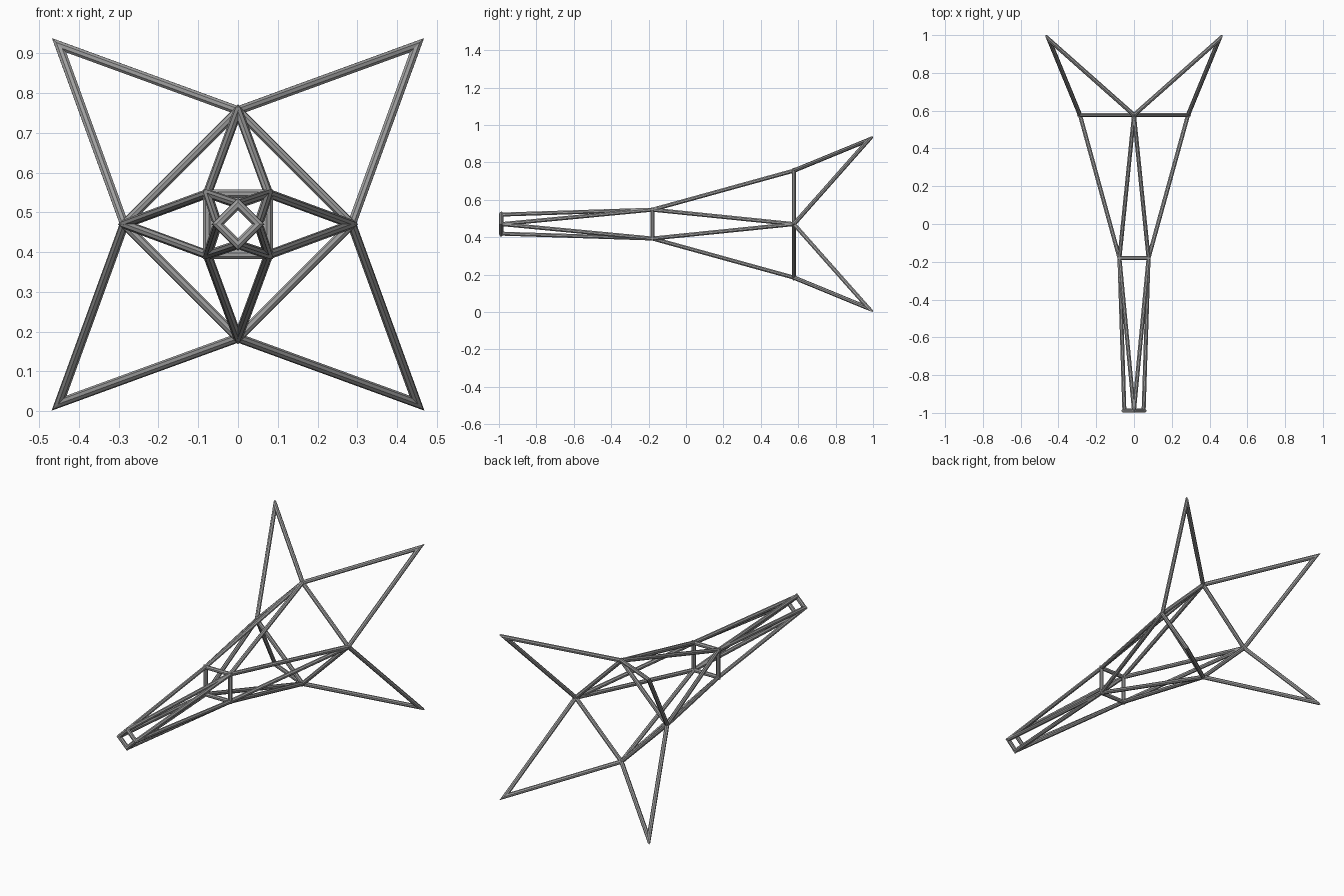
import bpy, bmesh
from math import sin, cos, pi
from mathutils import Vector

cube = bpy.data.objects.get("Cube")
if cube:
    bpy.data.objects.remove(cube, do_unlink=True)

RADIUS, SIDES, MID = 0.0115, 8, 0.47

steel = bpy.data.materials.new("grey steel")
steel.use_nodes = True
GREY = (0.35, 0.35, 0.35, 1)
steel.diffuse_color = GREY
steel.node_tree.nodes["Principled BSDF"].inputs["Base Color"].default_value = GREY


def slide(points, direction, origin, normal):
    """Move points along direction until they meet a plane."""
    k = direction.dot(normal)
    return [p + direction * ((origin - p).dot(normal) / k) for p in points]


def add_tube(bm, path, closed=False):
    """Round tube along a path with mitred corners."""
    n = len(path)
    count = n if closed else n - 1
    dirs = [(path[(i + 1) % n] - path[i]).normalized() for i in range(count)]

    def mitre(i):
        if not closed and i in (0, n - 1):
            return dirs[0 if i == 0 else -1]
        return (dirs[i - 1] + dirs[i % count]).normalized()

    side = dirs[0].orthogonal().normalized()
    up = dirs[0].cross(side)
    ring = [path[0] + RADIUS * (side * cos(a) + up * sin(a))
            for a in (2 * pi * (s + 0.5) / SIDES for s in range(SIDES))]
    ring = slide(ring, dirs[0], path[0], mitre(0))
    first = last = [bm.verts.new(p) for p in ring]
    for i in range(count):
        j = (i + 1) % n
        ring = slide(ring, dirs[i], path[j], mitre(j))
        verts = first if closed and j == 0 else [bm.verts.new(p) for p in ring]
        for s in range(SIDES):
            t = (s + 1) % SIDES
            bm.faces.new((last[s], last[t], verts[t], verts[s]))
        last = verts
    if not closed:
        bm.faces.new(first[::-1])
        bm.faces.new(last)


def build(name, paths, closed=False):
    bm = bmesh.new()
    for path in paths:
        add_tube(bm, path, closed)
    bmesh.ops.recalc_face_normals(bm, faces=bm.faces)
    mesh = bpy.data.meshes.new(name)
    bm.to_mesh(mesh)
    bm.free()
    mesh.materials.append(steel)
    bpy.context.collection.objects.link(bpy.data.objects.new(name, mesh))


def four_nodes(size, y, turn=0):
    """Four points round the long axis, starting on +x plus a turn."""
    return [Vector((size * cos(a), y, MID + size * sin(a)))
            for a in (turn + i * pi / 2 for i in range(4))]


# Joints of the frame, front to back
nose = four_nodes(0.051, -0.988)
waist = four_nodes(0.077 * 2 ** 0.5, -0.18, pi / 4)
shoulder = four_nodes(0.286, 0.577)
tips = four_nodes(0.45 * 2 ** 0.5, 0.976, pi / 4)

# Square frames
build("nose_frame", [nose], True)
build("waist_frame", [waist], True)
build("shoulder_frame", [shoulder], True)


# Zigzag struts: each square joint meets its two neighbouring diamond joints
def zigzag(diamond, square):
    return [[diamond[(i + k) % 4], square[i]] for i in range(4) for k in (0, 1)]


build("front_struts", zigzag(nose, waist))
build("rear_struts", zigzag(shoulder, waist))

# Pointed fins at the back
for i, side in enumerate(("upper_left", "upper_right", "lower_right", "lower_left")):
    build(side + "_fin", [[shoulder[i], tips[i], shoulder[(i + 1) % 4]]])
